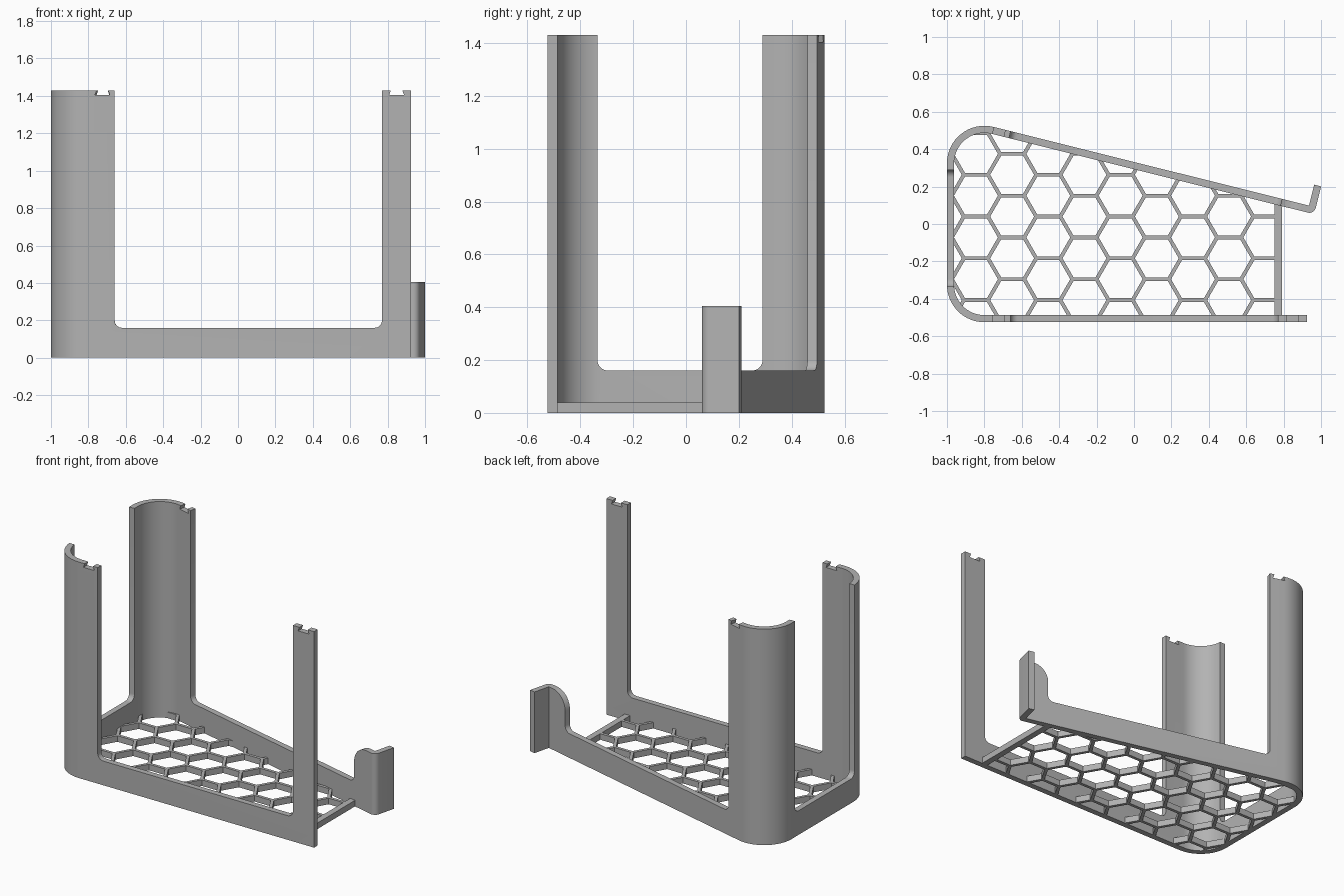
import bpy, bmesh, math
from mathutils import Matrix, Vector

if "Cube" in bpy.data.objects:
    bpy.data.objects.remove(bpy.data.objects["Cube"])

TILT = math.radians(14)
WALL = 0.038                 # wall thickness
TOP, RAIL, BASE = 1.43, 0.16, 0.04

grey = bpy.data.materials.new("light grey")
grey.diffuse_color = (0.45, 0.45, 0.45, 1)
grey.use_nodes = True
grey.node_tree.nodes["Principled BSDF"].inputs["Base Color"].default_value = grey.diffuse_color


def arc(cx, cy, r, a0, a1, n=16):
    return [(cx + r * math.cos(math.radians(a0 + (a1 - a0) * i / n)),
             cy + r * math.sin(math.radians(a0 + (a1 - a0) * i / n))) for i in range(n + 1)]


def prisms(name, outlines, depth, matrix=Matrix()):
    """Extrude one or more 2D outlines along local z."""
    bm = bmesh.new()
    for pts in outlines:
        face = bm.faces.new([bm.verts.new((x, y, 0)) for x, y in pts])
        ext = bmesh.ops.extrude_face_region(bm, geom=[face])
        bmesh.ops.translate(bm, vec=(0, 0, depth),
                            verts=[v for v in ext["geom"] if isinstance(v, bmesh.types.BMVert)])
    bm.transform(matrix)
    bmesh.ops.recalc_face_normals(bm, faces=bm.faces)
    mesh = bpy.data.meshes.new(name)
    bm.to_mesh(mesh)
    bm.free()
    mesh.materials.append(grey)
    ob = bpy.data.objects.new(name, mesh)
    bpy.context.collection.objects.link(ob)
    return ob


def cut(target, cutter):
    cutter.hide_render = True
    mod = target.modifiers.new("cut", "BOOLEAN")
    mod.operation, mod.solver, mod.object = "DIFFERENCE", "EXACT", cutter
    bpy.context.view_layer.objects.active = target
    bpy.ops.object.modifier_apply(modifier=mod.name)
    bpy.data.objects.remove(cutter)


def frame(origin, across, through):
    """Local x = along the wall, y = up, z = through the wall."""
    m = Matrix((across, (0, 0, 1), through)).transposed().to_4x4()
    m.translation = origin
    return m


# Slanted back wall frame: s runs along the outer face, n points outwards
u = Vector((math.cos(TILT), -math.sin(TILT), 0))
n = Vector((math.sin(TILT), math.cos(TILT), 0))
T = Vector((-0.8, 0.325, 0)) + 0.2 * n
HOOK = 1.777


def on_back(s, d):
    p = T + s * u + d * n
    return (p.x, p.y)


def room(r):
    """Rounded left side of the plan, front to back, at corner radius r."""
    return arc(-0.8, -0.325, r, 270, 180) + arc(-0.8, 0.325, r, 180, 90 - math.degrees(TILT))


# Wall band with the hooked end, full height
hook = [(HOOK - WALL, 0), (HOOK - WALL, 0.115), (HOOK, 0.115)]
hook += arc(HOOK - 0.035, -WALL + 0.035, 0.035, 0, -90, 8)
plan = [(0.925, -0.525)] + room(0.2) + [on_back(*p) for p in hook]
plan += room(0.2 - WALL)[::-1] + [(0.925, -0.525 + WALL)]
wall = prisms("wall_frame", [plan], TOP)


def opening(a, b, r=0.04):
    return [(a, 2)] + arc(a + r, RAIL + r, r, 180, 270, 8) + arc(b - r, RAIL + r, r, 270, 360, 8) + [(b, 2)]


# Openings above the low rails
front = frame((0, -0.7, 0), (-1, 0, 0), (0, 1, 0))
left = frame((-1.2, 0, 0), (0, 1, 0), (1, 0, 0))
back = frame(T - 0.15 * n, u, n)
cut(wall, prisms("front_opening", [opening(-0.77, 0.66)], 0.4, front))
cut(wall, prisms("left_opening", [opening(-0.335, 0.29)], 0.4, left))

# Back opening, leaving the short round-shouldered tab at the hook
s0, s1, r = 0.095, 1.59, 0.11
back_cut = opening(s0, s1)[:-1] + arc(s1 + r, 0.405 - r, r, 180, 90) + [(2.2, 0.405), (2.2, 2)]
cut(wall, prisms("back_opening", [back_cut], 0.5, back))

# Rounded lower corner of the front wall
corner = [(-0.79, -0.1)] + arc(-0.79, 0.135, 0.135, 270, 180) + [(-1.1, 0.135), (-1.1, -0.1)]
cut(wall, prisms("front_corner", [corner], 0.4, front))


# Dovetail notches in the column tops
def notch(c):
    return [(c - 0.04, TOP - 0.026), (c + 0.04, TOP - 0.026), (c + 0.027, TOP + 0.01), (c - 0.027, TOP + 0.01)]


cut(wall, prisms("front_notches", [notch(0.725), notch(-0.848)], 0.4, front))
cut(wall, prisms("back_notch", [notch(0.035)], 0.3, back))

# Cross bar closing the right end of the floor
back_y = lambda x: T.y - (x - T.x) * math.tan(TILT) - 0.02
bar = prisms("cross_bar", [[(0.75, -0.505), (0.79, -0.505), (0.79, back_y(0.79)), (0.75, back_y(0.75))]], BASE)

# Honeycomb floor: plate with hexagon holes
grid = prisms("honeycomb_floor", [[(0.755, -0.495)] + room(0.17) + [(0.755, back_y(0.755) - 0.01)]], BASE)
pitch = 0.2233
R = (pitch - 0.02) / math.sqrt(3)
cells = []
for i in range(-2, 11):
    for k in range(-4, 4):
        cx = -0.845 + i * pitch * math.sqrt(3) / 2
        cy = 0.04 + pitch * (k + 0.5 * (1 + i % 2))
        cells.append(arc(cx, cy, R, 0, 300, 5))
cut(grid, prisms("hex_holes", cells, 0.2, Matrix.Translation((0, 0, -0.1))))

# Smooth rounded surfaces, crisp edges
bpy.ops.object.select_all(action="DESELECT")
for ob in (wall, bar, grid):
    ob.select_set(True)
bpy.context.view_layer.objects.active = wall
bpy.ops.object.shade_smooth_by_angle(angle=math.radians(30))
